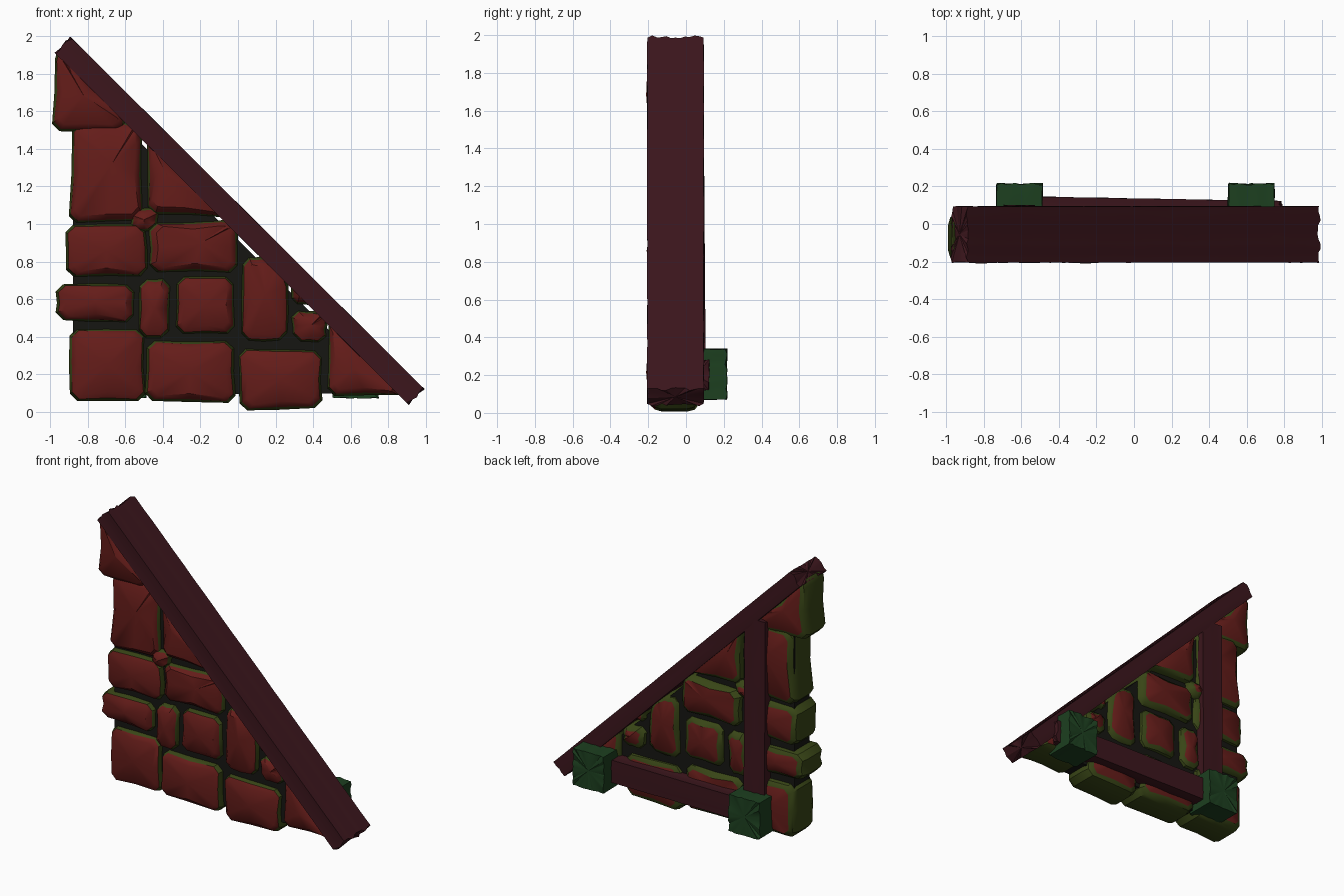
import bpy, bmesh, random
from mathutils import Vector

if "Cube" in bpy.data.objects:
    bpy.data.objects.remove(bpy.data.objects["Cube"])

random.seed(4)


def material(name, rgb):
    m = bpy.data.materials.new(name)
    m.diffuse_color = (*rgb, 1)
    m.use_nodes = True
    m.node_tree.nodes["Principled BSDF"].inputs["Base Color"].default_value = m.diffuse_color
    return m


STONE = material("stone_red", (0.13, 0.012, 0.01))
EDGE = material("stone_edge", (0.04, 0.06, 0.008))
MORTAR = material("mortar", (0.008, 0.008, 0.006))
WOOD = material("wood_dark", (0.045, 0.008, 0.012))
BLOCK = material("wood_green", (0.012, 0.05, 0.014))


def finish(bm, name, mats, angle):
    bmesh.ops.recalc_face_normals(bm, faces=bm.faces[:])
    me = bpy.data.meshes.new(name)
    bm.to_mesh(me)
    bm.free()
    ob = bpy.data.objects.new(name, me)
    bpy.context.collection.objects.link(ob)
    for m in mats:
        me.materials.append(m)
    bpy.ops.object.select_all(action='DESELECT')
    ob.select_set(True)
    bpy.context.view_layer.objects.active = ob
    bpy.ops.object.shade_smooth_by_angle(angle=angle)
    return ob


def skin(bm, loops, centres):
    """Faces between matching loops, plus a fan at each end; returns first band."""
    n = len(loops[0])
    first = []
    for k in range(len(loops) - 1):
        for i in range(n):
            j = (i + 1) % n
            f = bm.faces.new((loops[k][i], loops[k][j], loops[k + 1][j], loops[k + 1][i]))
            if k:
                f.material_index = 1
    for ring, p in zip((loops[0], loops[-1]), centres):
        mid = bm.verts.new(p)
        for i in range(n):
            bm.faces.new((ring[i], ring[(i + 1) % n], mid))


def clip_to_slope(pts, limit=0.985):
    """Keep the part of an outline under the sloping beam, x + z < limit."""
    out = []
    for i, p in enumerate(pts):
        q = pts[(i + 1) % len(pts)]
        a, b = limit - p.x - p.y, limit - q.x - q.y
        if a >= 0:
            out.append(p)
        if a * b < 0:
            out.append(p.lerp(q, a / (a - b)))
    return out


def rounded(pts):
    """Cut the corners of an outline and add a slightly wavy midpoint per side."""
    out = []
    for i, p in enumerate(pts):
        a, b = pts[i - 1], pts[(i + 1) % len(pts)]
        for q in (a, b):
            d = q - p
            out.append(p + d.normalized() * min(0.04, d.length * 0.25))
        w = Vector((random.uniform(-1, 1), random.uniform(-1, 1))) * 0.008
        out.append((p + b) / 2 + w)
    return out


def stone(name, x0, x1, z0, z1):
    """Pillow-shaped stone lofted through the wall from an uneven rectangle."""
    corners = [Vector((x + random.uniform(-.014, .014), z + random.uniform(-.008, .014)))
               for x, z in ((x0, z0), (x1, z0), (x1, z1), (x0, z1))]
    pts = rounded(clip_to_slope(corners))
    c = sum(pts, Vector((0, 0))) / len(pts)
    front = -0.185 - random.uniform(0, 0.015)
    back = random.uniform(0.055, 0.08)
    rings = [(front, 0.045), (front + 0.02, 0.015), (front + 0.06, 0),
             (back - 0.06, 0), (back - 0.02, 0.015), (back, 0.045)]
    bm = bmesh.new()
    loops = []
    for y, inset in rings:
        ring = []
        for p in pts:
            d = p - c
            q = c + d * max(0.4, 1 - inset / d.length)
            ring.append(bm.verts.new((q.x, y + random.uniform(-.006, .006), q.y)))
        loops.append(ring)
    skin(bm, loops, ((c.x, front - .014, c.y), (c.x, back + .012, c.y)))
    return finish(bm, name, (STONE, EDGE), 0.6)


def timber(name, p0, p1, side, w, d, mat, segs=12, nu=4, nv=8, rough=0.005, jag=0.012):
    """Rough-sawn timber from p0 to p1; w along 'side', d across, splintered ends."""
    p0, p1, u = Vector(p0), Vector(p1), Vector(side)
    t = (p1 - p0).normalized()
    v = t.cross(u).normalized()
    sec = [(i / nu, 0) for i in range(nu)] + [(1, i / nv) for i in range(nv)]
    sec += [(1 - a, 1 - b) for a, b in sec]
    groove = [random.uniform(1 - rough * 2 / max(w, d), 1) for _ in sec]
    bm = bmesh.new()
    loops = []
    for k in range(segs + 1):
        ring = []
        for (a, b), g in zip(sec, groove):
            s = g * (1 - random.uniform(0, rough) / max(w, d))
            off = random.uniform(-jag, jag) if k in (0, segs) else 0
            ring.append(bm.verts.new(p0.lerp(p1, k / segs) + t * off
                                     + u * (a - .5) * w * s + v * (b - .5) * d * s))
        loops.append(ring)
    skin(bm, loops, (p0, p1))
    return finish(bm, name, (mat, mat), 0.5)


# Stones of the wall, each as x range and z range, top to bottom
stones = [
    (-.985, -.6, 1.5, 1.91), (-.89, -.5, 1.0, 1.54), (-.48, 0, 1.04, 1.46),
    (-.57, -.43, .96, 1.08), (-.93, -.49, .71, .99), (-.47, .01, .73, 1.01),
    (-.97, -.54, .48, .68), (-.52, -.36, .38, .71), (-.34, -.01, .40, .71),
    (.02, .26, .37, .83), (.28, .47, .36, .54), (.28, .5, .57, .8),
    (-.89, -.5, .05, .43), (-.49, -.01, .05, .37), (.0, .46, .01, .33),
    (.48, .95, .08, .6),
]
for i, s in enumerate(stones):
    stone(f"wall_stone_{i + 1:02d}", *s)

# Mortar core between the stones
bm = bmesh.new()
core = [(-.88, .09), (.82, .1), (-.88, 1.79)]
f = bm.faces.new([bm.verts.new((x, -.14, z)) for x, z in core])
ext = bmesh.ops.extrude_face_region(bm, geom=[f])
bmesh.ops.translate(bm, vec=(0, .17, 0),
                    verts=[g for g in ext["geom"] if isinstance(g, bmesh.types.BMVert)])
finish(bm, "mortar_core", (MORTAR,), 0.5)

# Sloping roof beam
timber("sloping_beam", (-.93, -.055, 1.95), (.945, -.055, .085), (0, 1, 0), .305, .12,
       WOOD, segs=24, nu=12, nv=4)
# Back frame: upright post, horizontal rail and the two blocks
timber("back_post", (-.61, .03, .2), (-.61, .02, 1.57), (1, 0, 0), .17, .15, WOOD)
timber("back_rail", (-.65, .08, .21), (.78, .055, .2), (0, 0, 1), .17, .14, WOOD)
for side, x in (("left", -.61), ("right", .625)):
    timber(f"{side}_block", (x, 0, .205), (x, .213, .205), (1, 0, 0), .255, .275,
           BLOCK, segs=4, nu=10, nv=10, rough=.007, jag=.007)
